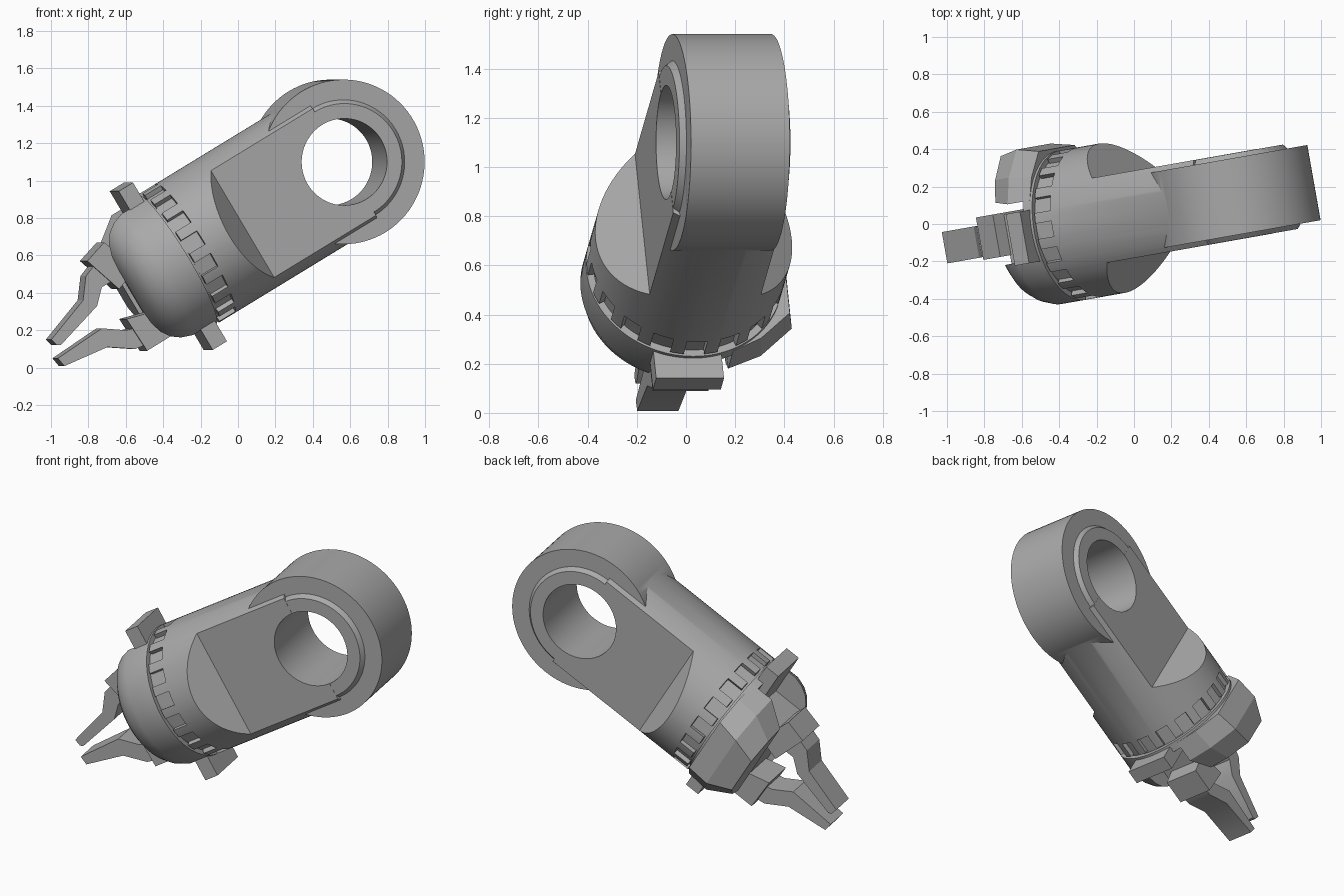
import bpy, bmesh
from math import radians, sin, cos, pi
from mathutils import Matrix, Vector

cube = bpy.data.objects.get("Cube")
if cube:
    bpy.data.objects.remove(cube)

grey = bpy.data.materials.new("plain grey")
grey.use_nodes = True
grey.diffuse_color = (0.4, 0.4, 0.4, 1)
grey.node_tree.nodes["Principled BSDF"].inputs["Base Color"].default_value = (0.4, 0.4, 0.4, 1)

# Local frame: x runs along the arm, y along the eye hole, z across; origin in the eye centre
TILT = radians(31)
EYE = Vector((0.529, 0.145, 1.10))
PLACE = Matrix.Translation(EYE) @ Matrix.Rotation(radians(10), 4, "Z") @ Matrix.Rotation(-TILT, 4, "Y")


def make(name, bm):
    bmesh.ops.recalc_face_normals(bm, faces=bm.faces)
    mesh = bpy.data.meshes.new(name)
    bm.to_mesh(mesh)
    bm.free()
    mesh.materials.append(grey)
    obj = bpy.data.objects.new(name, mesh)
    bpy.context.collection.objects.link(obj)
    return obj


def loft(name, sections):
    """Skin a row of equal-length point loops and cap both ends."""
    bm = bmesh.new()
    rings = [[bm.verts.new(p) for p in s] for s in sections]
    n = len(rings[0])
    for r, q in zip(rings, rings[1:]):
        for i in range(n):
            j = (i + 1) % n
            bm.faces.new((r[i], r[j], q[j], q[i]))
    bm.faces.new(rings[0])
    bm.faces.new(rings[-1])
    return make(name, bm)


def turned(name, profile, axis, n=96):
    """Solid of revolution from (position, radius) pairs."""
    def point(t, r, k):
        u, v = r * cos(2 * pi * k / n), r * sin(2 * pi * k / n)
        return (t, u, v) if axis == "x" else (u, t, v)
    return loft(name, [[point(t, r, k) for k in range(n)] for t, r in profile])


def box(name, x, y, z):
    return loft(name, [[(px, y[0], z[0]), (px, y[1], z[0]), (px, y[1], z[1]), (px, y[0], z[1])] for px in x])


def plate(name, outline, y):
    """Extrude an (x, z) outline along y."""
    return loft(name, [[(px, py, pz) for px, pz in outline] for py in y])


def combine(obj, tool, how):
    mod = obj.modifiers.new("cut", "BOOLEAN")
    mod.operation, mod.object, mod.solver = how, tool, "EXACT"
    deps = bpy.context.evaluated_depsgraph_get()
    result = bpy.data.meshes.new_from_object(obj.evaluated_get(deps))
    obj.modifiers.clear()
    obj.data = result
    bpy.data.objects.remove(tool)


def finish(obj, angle=30):
    obj.data.transform(PLACE)
    obj.data.shade_smooth()
    obj.data.set_sharp_from_angle(angle=radians(angle))


# Arm: round shaft with slanted flats either side
arm = turned("arm", [(-1.0, 0.405), (0, 0.405)], "x")
for s in (-1, 1):
    flat = [(-0.645, 0.23), (0.2, 0.23), (0.2, 0.6), (-0.9, 0.6)]
    combine(arm, loft("cutter", [[(x, s * y, z) for x, y in flat] for z in (-0.6, 0.6)]), "DIFFERENCE")

# Ring of open notches round the shaft end
for k in range(18):
    notch = box("cutter", (-1.1, -0.9), (-0.042, 0.042), (0.375, 0.5))
    notch.data.transform(Matrix.Rotation(2 * pi * k / 18, 4, "X"))
    combine(arm, notch, "DIFFERENCE")

# Eye: thick ring, stepped bosses and through hole
combine(arm, turned("ring", [(-0.204, 0.44), (0.204, 0.44)], "y"), "UNION")
boss = [(-0.229, 0.312), (-0.2, 0.335), (0.2, 0.335), (0.229, 0.312)]
combine(arm, turned("boss", boss, "y"), "UNION")
combine(arm, turned("cutter", [(-0.5, 0.232), (0.5, 0.232)], "y"), "DIFFERENCE")
finish(arm)

# Narrow neck that forms the seam
finish(turned("neck", [(-1.03, 0.375), (-0.99, 0.375)], "x"))

# Head: rounded cover kept on the front side, full collar at the seam
dome = [(-1.015, 0.405), (-1.17, 0.405), (-1.23, 0.385), (-1.275, 0.355),
        (-1.31, 0.31), (-1.33, 0.255), (-1.337, 0.19)]
head = turned("head", dome, "x")
combine(head, box("cutter", (-1.6, -1.07), (-0.147, 0.6), (-0.6, 0.6)), "DIFFERENCE")
finish(head, 35)

# Faceted housing on the back side of the head
sections = []
for x, steps in ((-1.03, ((0.17, 0.37), (0.29, 0.31), (0.42, 0.19))),
                 (-1.17, ((0.17, 0.37), (0.31, 0.31), (0.45, 0.18))),
                 (-1.31, ((0.19, 0.26), (0.31, 0.22), (0.43, 0.12)))):
    sections.append([(x, y, z) for y, z in steps] + [(x, y, -z) for y, z in reversed(steps)])
finish(loft("rear_housing", sections), 15)

# Cross bar and claw mount in the gap
finish(box("cross_bar", (-1.12, -1.03), (-0.16, 0.12), (-0.5, 0.49)))
finish(box("claw_mount", (-1.3, -1.05), (-0.147, 0.12), (-0.22, 0.22)))


# Claws: outlines given in the upright side plane, then turned into the arm frame
def tilt(outline):
    turned_points = []
    for px, pz in outline:
        u, w = (px - 0.542) / 0.985, pz - EYE.z
        turned_points.append((u * cos(TILT) + w * sin(TILT), w * cos(TILT) - u * sin(TILT)))
    return turned_points


claws = {
    "upper_claw_base": [(-0.81, 0.57), (-0.72, 0.67), (-0.55, 0.53), (-0.64, 0.42)],
    "lower_claw_base": [(-0.6, 0.26), (-0.42, 0.31), (-0.36, 0.17), (-0.49, 0.09)],
    "upper_claw": [(-1.0, 0.15), (-0.83, 0.36), (-0.815, 0.49), (-0.76, 0.56),
                   (-0.68, 0.46), (-0.73, 0.43), (-0.755, 0.33), (-0.95, 0.12), (-0.97, 0.12)],
    "lower_claw": [(-0.965, 0.05), (-0.73, 0.21), (-0.6, 0.2), (-0.52, 0.22),
                   (-0.5, 0.12), (-0.55, 0.1), (-0.7, 0.11), (-0.93, 0.008)],
}
for name, outline in claws.items():
    width = (-0.1, 0.13) if "base" in name else (-0.085, 0.085)
    finish(plate(name, tilt(outline), width))
